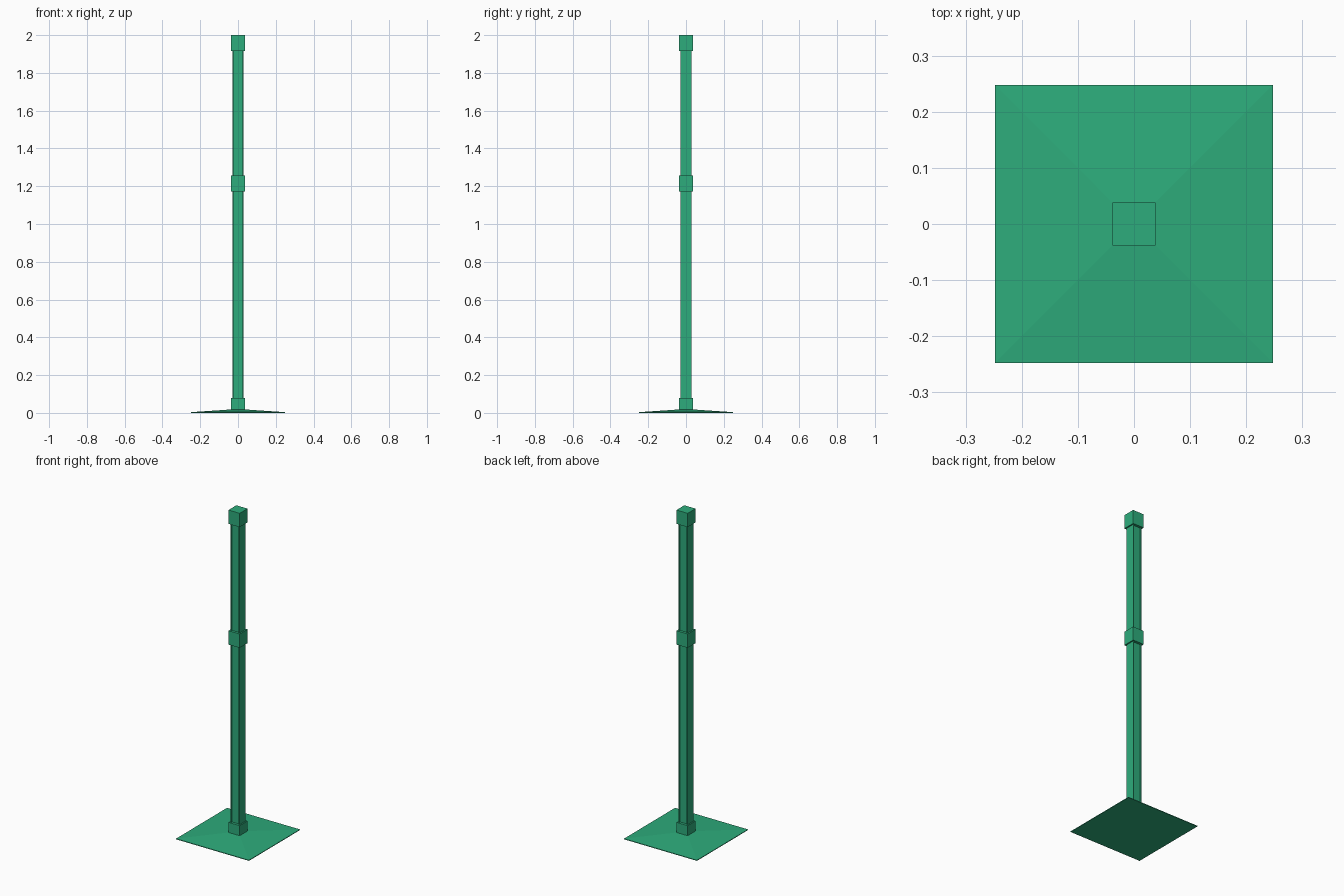
import bpy, bmesh

cube = bpy.data.objects.get("Cube")
if cube:
    bpy.data.objects.remove(cube, do_unlink=True)

GREEN = (0.027, 0.415, 0.2, 1)
mat = bpy.data.materials.new("green paint")
mat.use_nodes = True
mat.diffuse_color = GREEN
mat.node_tree.nodes["Principled BSDF"].inputs["Base Color"].default_value = GREEN


def loft(name, rings):
    """Join rings of (outline, z) into a closed solid."""
    bm = bmesh.new()
    loops = [[bm.verts.new((x, y, z)) for x, y in outline] for outline, z in rings]
    for low, high in zip(loops, loops[1:]):
        n = len(low)
        for i in range(n):
            j = (i + 1) % n
            bm.faces.new((low[i], low[j], high[j], high[i]))
    bm.faces.new(loops[0][::-1])
    bm.faces.new(loops[-1])
    bmesh.ops.recalc_face_normals(bm, faces=bm.faces)
    mesh = bpy.data.meshes.new(name)
    bm.to_mesh(mesh)
    bm.free()
    mesh.materials.append(mat)
    obj = bpy.data.objects.new(name, mesh)
    bpy.context.collection.objects.link(obj)
    return obj


def square(h):
    return [(-h, -h), (h, -h), (h, h), (-h, h)]


# Thin base plate that rises gently towards the post
loft("base_plate", [(square(0.248), 0), (square(0.248), 0.004), (square(0.039), 0.018)])

# Square post with a shallow channel down its front and back
w, lip, depth = 0.03, 0.006, 0.008
c, d = w - lip, w - depth
front = [(-w, -w), (-c, -w), (-c, -d), (c, -d), (c, -w), (w, -w)]
channel = front + [(-x, -y) for x, y in front]
loft("post", [(channel, 0.01), (channel, 1.98)])

# Square collars at the foot, middle and top
for name, low, high in (("foot_collar", 0.005, 0.08),
                        ("middle_collar", 1.173, 1.258),
                        ("top_cap", 1.915, 2.0)):
    loft(name, [(square(0.038), low), (square(0.038), high)])
